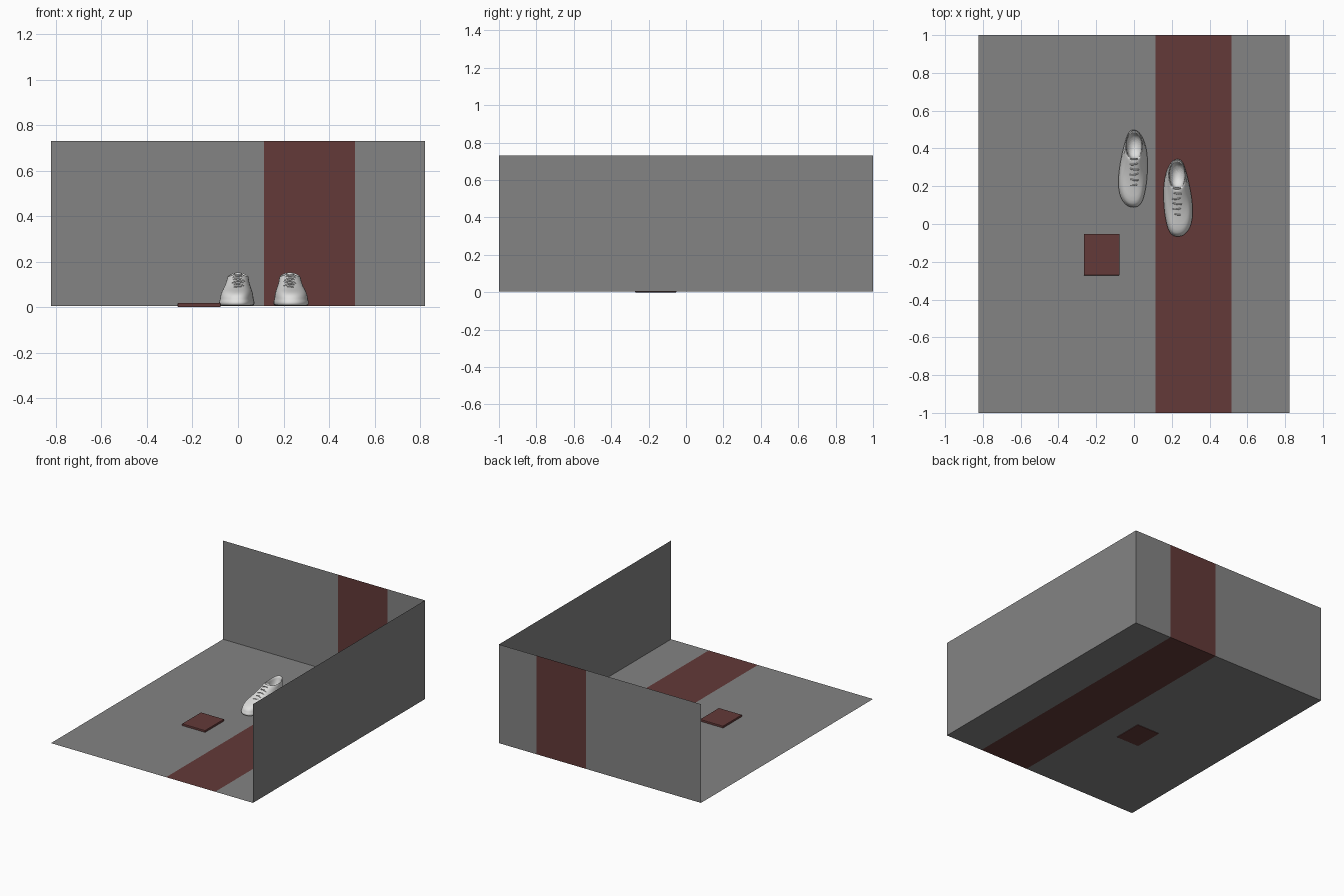
import bpy, bmesh
from math import sin, cos, pi

cube = bpy.data.objects.get("Cube")
if cube:
    bpy.data.objects.remove(cube)


def make_material(name, rgb):
    mat = bpy.data.materials.new(name)
    mat.use_nodes = True
    mat.diffuse_color = (*rgb, 1)
    mat.node_tree.nodes["Principled BSDF"].inputs["Base Color"].default_value = (*rgb, 1)
    return mat


grey = make_material("wall grey", (0.23, 0.23, 0.23))
red = make_material("dark red", (0.125, 0.042, 0.04))
white = make_material("shoe white", (0.75, 0.75, 0.74))


def add_object(name, bm, *mats):
    bmesh.ops.recalc_face_normals(bm, faces=bm.faces[:])
    mesh = bpy.data.meshes.new(name)
    bm.to_mesh(mesh)
    bm.free()
    for mat in mats:
        mesh.materials.append(mat)
    obj = bpy.data.objects.new(name, mesh)
    bpy.context.collection.objects.link(obj)
    return obj


FLOOR, TOP, HALF = 0.004, 0.73, 0.822

# Floor and back wall: one folded sheet, with the stripe as its own column
bm = bmesh.new()
columns = [[bm.verts.new((x, y, z)) for y, z in ((-1, FLOOR), (1, FLOOR), (1, TOP))]
           for x in (-HALF, 0.115, 0.515, HALF)]
for i, (a, b) in enumerate(zip(columns, columns[1:])):
    for j in range(2):
        bm.faces.new((a[j], b[j], b[j + 1], a[j + 1])).material_index = int(i == 1)
add_object("floor_and_back_wall", bm, grey, red)

# Side wall
bm = bmesh.new()
bm.faces.new([bm.verts.new((HALF, y, z))
              for y, z in ((-1, FLOOR), (1, FLOOR), (1, TOP), (-1, TOP))])
add_object("side_wall", bm, grey)

# Flat pad that sinks slightly through the floor
bm = bmesh.new()
bmesh.ops.create_cube(bm, size=1)
for v in bm.verts:
    v.co = (-0.171 + v.co.x * 0.188, -0.162 + v.co.y * 0.22, 0.009 + v.co.z * 0.018)
pad = add_object("floor_pad", bm, red)
bevel = pad.modifiers.new("Bevel", "BEVEL")
bevel.width, bevel.segments = 0.003, 2

# Shoe rings: front y, back y, half width, front z, back z, side dip
RINGS = [
    (0.095, 0.495, 0.070, 0.004, 0.004, 0),
    (0.087, 0.500, 0.075, 0.010, 0.010, 0),
    (0.087, 0.500, 0.075, 0.026, 0.028, 0),
    (0.093, 0.495, 0.071, 0.030, 0.033, 0),
    (0.095, 0.496, 0.070, 0.048, 0.055, 0),
    (0.120, 0.497, 0.063, 0.066, 0.085, 0),
    (0.180, 0.496, 0.055, 0.079, 0.110, 0.002),
    (0.255, 0.495, 0.049, 0.105, 0.132, 0.005),
    (0.325, 0.495, 0.047, 0.140, 0.150, 0.012),
    (0.335, 0.488, 0.043, 0.145, 0.153, 0.013),
    (0.345, 0.480, 0.039, 0.140, 0.148, 0.012),
    (0.348, 0.476, 0.038, 0.050, 0.050, 0),
]
STEPS = 32


def soft(value, power=0.85):
    return (abs(value) ** power) * (1 if value >= 0 else -1)


def ring_point(ring, k):
    front, back, width, zf, zb, dip = ring
    s, c = sin(2 * pi * k / STEPS), cos(2 * pi * k / STEPS)
    length = back - front
    ball = max(0, (length - 0.15) / 0.25)          # low rings are foot shaped
    y = (front + back) / 2 - length / 2 * soft(c, 0.95)
    x = width * soft(s) * (1 + 0.16 * ball * c) - 0.009 * ball * (0.3 + c * (1 - c * c) * 2)
    return x, y, (zf + zb) / 2 + (zf - zb) / 2 * c - dip * s * s


def lace(name, place, y, z, half, lean):
    curve = bpy.data.curves.new(name, "CURVE")
    curve.dimensions = "3D"
    curve.bevel_depth, curve.bevel_resolution = 0.0038, 2
    curve.use_fill_caps = True
    spline = curve.splines.new("POLY")
    spline.points.add(8)
    for i, p in enumerate(spline.points):
        t = i / 4 - 1
        p.co = (*place(half * t, y + lean * t + 0.008 * t * t, z - 0.018 * t * t), 1)
    curve.materials.append(white)
    obj = bpy.data.objects.new(name, curve)
    bpy.context.collection.objects.link(obj)


def make_shoe(side, place):
    # Sole, upper and lining in one loft
    bm = bmesh.new()
    loops = [[bm.verts.new(place(*ring_point(r, k))) for k in range(STEPS)] for r in RINGS]
    for a, b in zip(loops, loops[1:]):
        for k in range(STEPS):
            n = (k + 1) % STEPS
            bm.faces.new((a[k], a[n], b[n], b[k]))
    bm.faces.new(loops[0])
    bm.faces.new(loops[-1])
    for f in bm.faces:
        f.smooth = True
    shoe = add_object(side + "_shoe", bm, white)
    shoe.modifiers.new("Subdivision", "SUBSURF").levels = 1

    # Laces climbing the instep
    for i in range(5):
        t = i / 4
        lace(f"{side}_lace_{i + 1}", place, 0.205 + 0.11 * t, 0.09 + 0.049 * t,
             0.032 - 0.004 * t, 0.005 * (-1) ** i)

    # Tongue standing in the front of the opening
    bm = bmesh.new()
    bmesh.ops.create_uvsphere(bm, u_segments=16, v_segments=8, radius=1)
    for v in bm.verts:
        v.co = place(v.co.x * 0.026, 0.337 + v.co.y * 0.007 + v.co.z * 0.012,
                     0.13 + v.co.z * 0.022)
    for f in bm.faces:
        f.smooth = True
    add_object(side + "_tongue", bm, white)


# The pair: mirrored, one a step ahead
make_shoe("right", lambda x, y, z: (x, y, z))
make_shoe("left", lambda x, y, z: (0.228 - x, y - 0.155, z))
